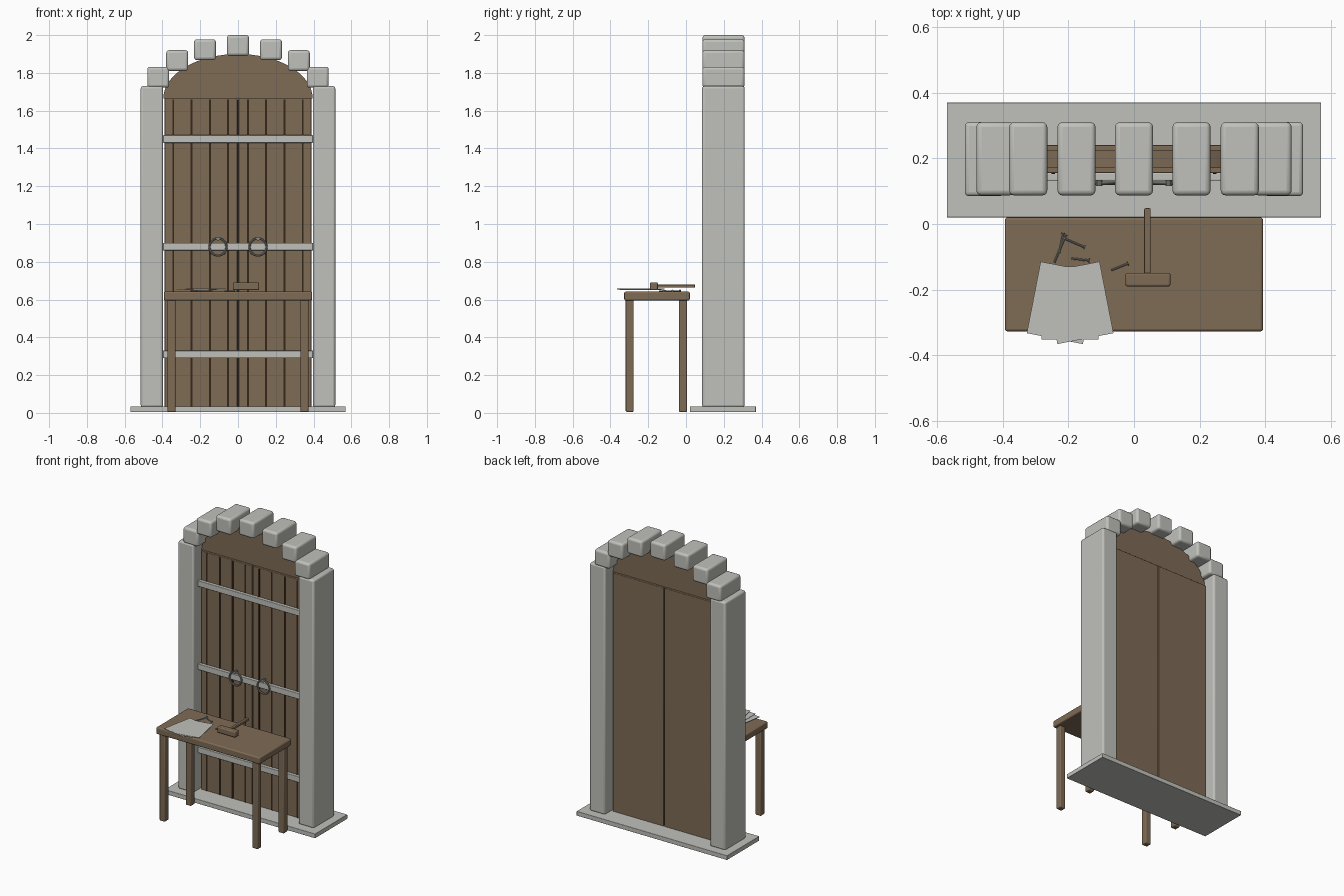
import bpy, bmesh, math
from mathutils import Vector

old = bpy.data.objects.get("Cube")
if old:
    bpy.data.objects.remove(old, do_unlink=True)


def material(name, rgb):
    m = bpy.data.materials.new(name)
    m.use_nodes = True
    m.diffuse_color = (*rgb, 1)
    m.node_tree.nodes["Principled BSDF"].inputs["Base Color"].default_value = (*rgb, 1)
    return m


STONE = material("pale stone", (0.53, 0.53, 0.50))
WOOD = material("brown wood", (0.21, 0.145, 0.09))
DARK = material("dark groove", (0.035, 0.02, 0.01))
IRON = material("grey iron", (0.25, 0.25, 0.24))


def finish(ob, mat, bevel=0.0, smooth=True):
    ob.data.materials.append(mat)
    if bevel:
        mod = ob.modifiers.new("rounded edges", "BEVEL")
        mod.width = bevel
        mod.segments = 3
    if smooth:
        bpy.ops.object.select_all(action="DESELECT")
        ob.select_set(True)
        bpy.context.view_layer.objects.active = ob
        bpy.ops.object.shade_smooth_by_angle(angle=math.radians(35))
    return ob


def mesh_object(name, bm):
    bmesh.ops.recalc_face_normals(bm, faces=bm.faces)
    me = bpy.data.meshes.new(name)
    bm.to_mesh(me)
    bm.free()
    ob = bpy.data.objects.new(name, me)
    bpy.context.collection.objects.link(ob)
    return ob


def box(name, x, y, z, mat, bevel=0.0, turn=0.0):
    """Box from (low, high) pairs, turned about its own vertical axis."""
    bm = bmesh.new()
    bmesh.ops.create_cube(bm, size=1)
    bmesh.ops.scale(bm, verts=bm.verts, vec=(x[1] - x[0], y[1] - y[0], z[1] - z[0]))
    ob = mesh_object(name, bm)
    ob.location = [(a[0] + a[1]) / 2 for a in (x, y, z)]
    ob.rotation_euler.z = math.radians(turn)
    return finish(ob, mat, bevel)


def rod(name, start, end, radius, mat, sides=10):
    a, b = Vector(start), Vector(end)
    bpy.ops.mesh.primitive_cylinder_add(vertices=sides, radius=radius,
                                        depth=(b - a).length, location=(a + b) / 2)
    ob = bpy.context.object
    ob.name = name
    ob.rotation_euler = (b - a).to_track_quat("Z", "Y").to_euler()
    return finish(ob, mat)


# Threshold slab
box("threshold_slab", (-0.57, 0.57), (0.02, 0.37), (0.005, 0.035), STONE, 0.002)

# Pillars, doors and grooves, mirrored left and right
for side, s in (("left", 1), ("right", -1)):
    def span(a, b):
        return tuple(sorted((s * a, s * b)))

    box(side + "_pillar", span(0.397, 0.515), (0.085, 0.31), (0.03, 1.73), STONE, 0.012)
    box(side + "_door", span(0.003, 0.388), (0.155, 0.24), (0.03, 1.668), WOOD, 0.004)
    for i in range(4):
        x = 0.052 + i * 0.097
        box(f"{side}_door_groove_{i + 1}", span(x - 0.005, x + 0.005),
            (0.152, 0.16), (0.035, 1.66), DARK)

    # Ring handle with its fixing
    bpy.ops.mesh.primitive_torus_add(major_radius=0.045, minor_radius=0.006,
                                     major_segments=32, minor_segments=8,
                                     location=(s * 0.106, 0.124, 0.878),
                                     rotation=(math.pi / 2, 0, 0))
    bpy.context.object.name = side + "_ring_handle"
    finish(bpy.context.object, IRON)
    rod(side + "_ring_fixing", (s * 0.106, 0.14, 0.922), (s * 0.106, 0.116, 0.922), 0.01, IRON)

box("door_seam", (-0.004, 0.004), (0.165, 0.23), (0.035, 1.66), DARK)

# Iron bands across the doors
for i, z in enumerate((0.31, 0.88, 1.45)):
    box(f"door_band_{i + 1}", (-0.397, 0.397), (0.132, 0.156), (z - 0.02, z + 0.02), STONE, 0.003)

# Half-round wooden panel above the doors
bm = bmesh.new()
steps = 32
rim = [bm.verts.new((0.395 * math.cos(math.pi * i / steps), 0.17,
                     1.665 + 0.235 * math.sin(math.pi * i / steps))) for i in range(steps + 1)]
face = bm.faces.new(rim)
extruded = bmesh.ops.extrude_face_region(bm, geom=[face])
bmesh.ops.translate(bm, vec=(0, 0.055, 0),
                    verts=[v for v in extruded["geom"] if isinstance(v, bmesh.types.BMVert)])
finish(mesh_object("arch_panel", bm), WOOD)

# Arch stones, upright and stepped along the curve
stones = [(0, 1.945), (0.175, 1.923), (0.322, 1.865), (0.422, 1.777)]
stones += [(-x, z) for x, z in stones[1:]]
for i, (x, z) in enumerate(stones):
    box(f"arch_stone_{i + 1}", (x - 0.058, x + 0.058), (0.087, 0.31),
        (z - 0.055, z + 0.055), STONE, 0.015)

# Table
box("table_top", (-0.393, 0.393), (-0.327, 0.02), (0.595, 0.642), WOOD, 0.008)
for side, x in (("left", 0.352), ("right", -0.352)):
    for end, y in (("front", -0.298), ("back", -0.016)):
        box(f"table_leg_{side}_{end}", (x - 0.021, x + 0.021), (y - 0.021, y + 0.021),
            (0.005, 0.6), WOOD, 0.006)

# Paper sheets fanned out over the table edge
for i, (x, turn) in enumerate(((-0.22, -11), (-0.195, 0), (-0.169, 11))):
    z = 0.651 + i * 0.003
    box(f"paper_sheet_{i + 1}", (x - 0.087, x + 0.087), (-0.351, -0.129),
        (z, z + 0.002), STONE, 0, turn)

# Mallet
box("mallet_head", (-0.026, 0.111), (-0.19, -0.149), (0.651, 0.69), WOOD, 0.006)
box("mallet_handle", (0.031, 0.051), (-0.16, 0.048), (0.663, 0.68), WOOD, 0.004)

# Loose nails
nails = [((-0.222, -0.04), (-0.152, -0.07)), ((-0.228, -0.09), (-0.216, -0.03)),
         ((-0.19, -0.105), (-0.138, -0.111)), ((-0.07, -0.141), (-0.02, -0.121)),
         ((-0.243, -0.118), (-0.208, -0.035))]
for i, (tip, head) in enumerate(nails):
    a, b = Vector((*tip, 0.646)), Vector((*head, 0.646))
    rod(f"nail_{i + 1}", a, b, 0.003, IRON, 8)
    rod(f"nail_head_{i + 1}", b, b + (b - a).normalized() * 0.003, 0.006, IRON, 8)
